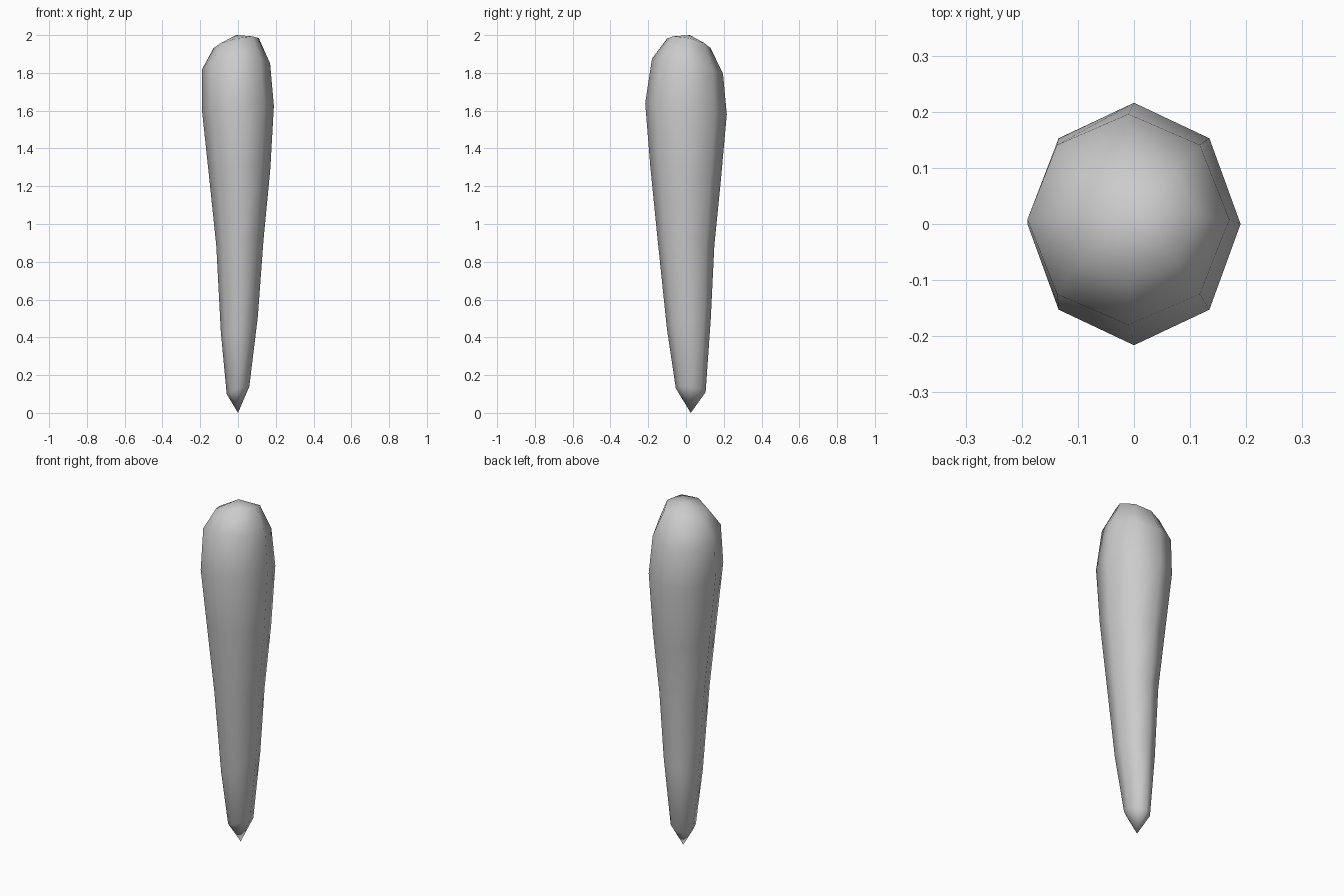
import bpy, bmesh
from math import sin, cos, pi

if "Cube" in bpy.data.objects:
    bpy.data.objects.remove(bpy.data.objects["Cube"])

SIDES = 8
# Slightly tilted rings: centre x, centre y, radius x, radius y, z, rise at +x, rise at +y
RINGS = [
    (0.000, 0.025, 0.060, 0.079, 0.12, 0.020, -0.010),
    (0.007, 0.015, 0.098, 0.116, 0.47, 0.040, 0.025),
    (0.010, 0.000, 0.125, 0.150, 0.90, 0.015, -0.015),
    (0.010, -0.003, 0.161, 0.186, 1.26, 0.030, -0.045),
    (0.000, 0.000, 0.190, 0.216, 1.61, 0.015, -0.030),
    (-0.010, 0.008, 0.180, 0.188, 1.835, 0.015, -0.040),
    (-0.010, 0.015, 0.120, 0.115, 1.957, 0.027, -0.025),
]

bm = bmesh.new()
loops = []
for cx, cy, rx, ry, z, tx, ty in RINGS:
    angles = [2 * pi * i / SIDES for i in range(SIDES)]
    loops.append([bm.verts.new((cx + rx * cos(a), cy + ry * sin(a),
                                z + tx * cos(a) + ty * sin(a))) for a in angles])

# Side walls
for low, high in zip(loops, loops[1:]):
    for i in range(SIDES):
        j = (i + 1) % SIDES
        bm.faces.new((low[i], low[j], high[j], high[i]))

# Pointed tip and rounded crown
tip = bm.verts.new((0, 0.025, 0))
crown = bm.verts.new((-0.01, 0.02, 2.0))
for i in range(SIDES):
    j = (i + 1) % SIDES
    bm.faces.new((tip, loops[0][j], loops[0][i]))
    bm.faces.new((crown, loops[-1][i], loops[-1][j]))

bmesh.ops.recalc_face_normals(bm, faces=bm.faces)
for f in bm.faces:
    f.smooth = True

mesh = bpy.data.meshes.new("tapered_body")
bm.to_mesh(mesh)
bm.free()
bpy.context.collection.objects.link(bpy.data.objects.new("tapered_body", mesh))
